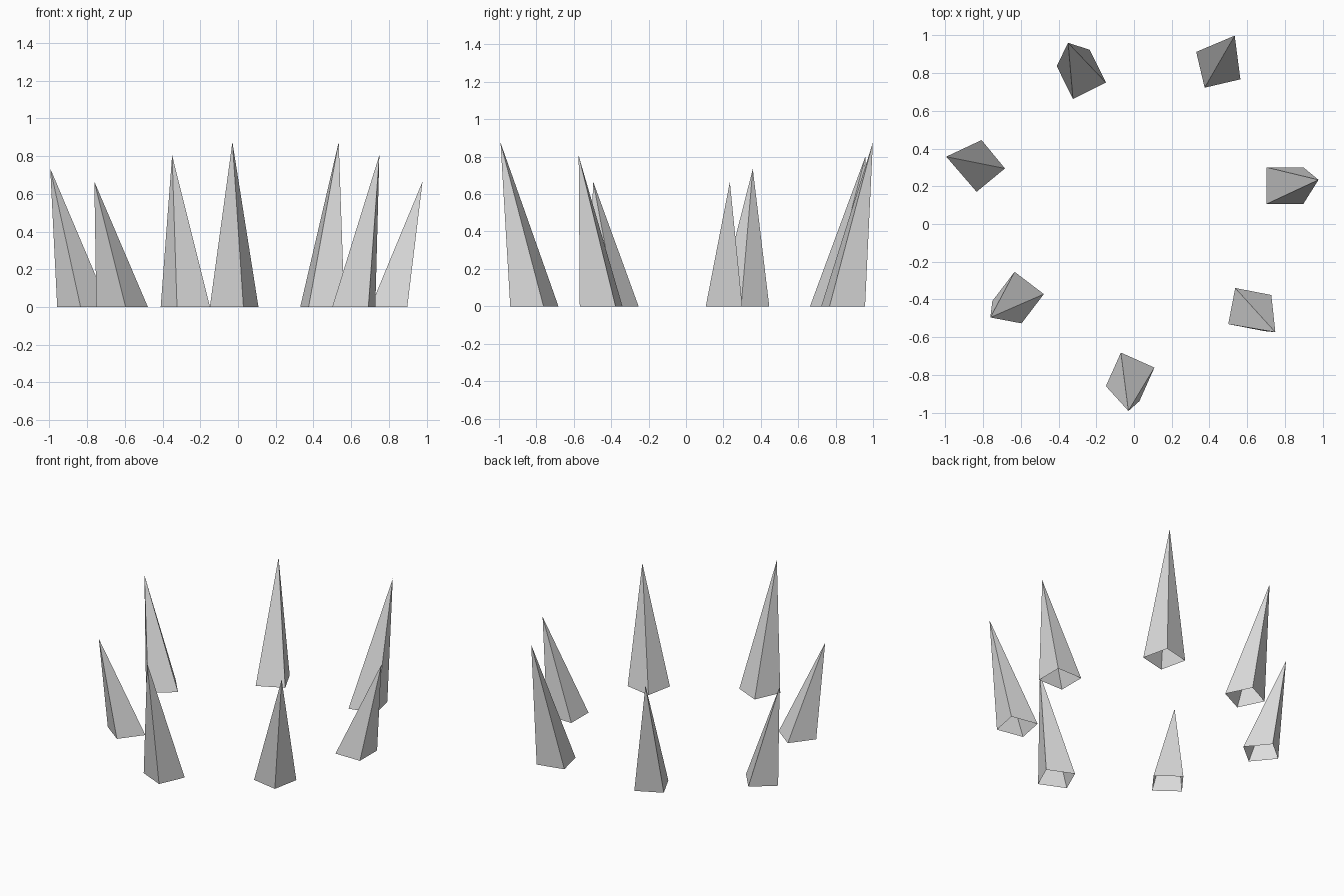
import bpy, bmesh, math
from mathutils import Vector

cube = bpy.data.objects.get("Cube")
if cube:
    bpy.data.objects.remove(cube)

COUNT = 7
HALF = 0.0975                       # half the side of each square base
LEAN = 0.181                        # outward shift of each tip
RING_CENTRE = Vector((0.025, 0.068, 0))

# Single pale grey stone colour
stone = bpy.data.materials.new("pale_grey")
stone.use_nodes = True
grey = (0.72, 0.72, 0.72, 1)
stone.diffuse_color = grey
stone.node_tree.nodes["Principled BSDF"].inputs["Base Color"].default_value = grey


def polar(radius, angle, z=0.0):
    return Vector((radius * math.cos(angle), radius * math.sin(angle), z))


def make_spike(name, centre, twist, tip):
    """Leaning four-sided spike, open underneath."""
    bm = bmesh.new()
    apex = bm.verts.new(tip)
    corners = [bm.verts.new(centre + polar(HALF * math.sqrt(2), twist + math.pi * (k / 2 + 0.25)))
               for k in range(4)]
    for k in range(4):
        bm.faces.new((corners[k], corners[(k + 1) % 4], apex))
    mesh = bpy.data.meshes.new(name)
    bm.to_mesh(mesh)
    bm.free()
    mesh.materials.append(stone)
    bpy.context.collection.objects.link(bpy.data.objects.new(name, mesh))


# Ring of spikes: alternating distance, cycling height, steadily increasing twist
for i in range(COUNT):
    angle = math.radians(9.9) + i * math.tau / COUNT
    radius = 0.88 if i % 2 else 0.787
    height = 0.665 + 0.07 * (-i % 4)
    centre = RING_CENTRE + polar(radius, angle)
    tip = centre + polar(LEAN, angle, height)
    make_spike(f"spike_{i + 1}", centre, 0.23 * i, tip)
